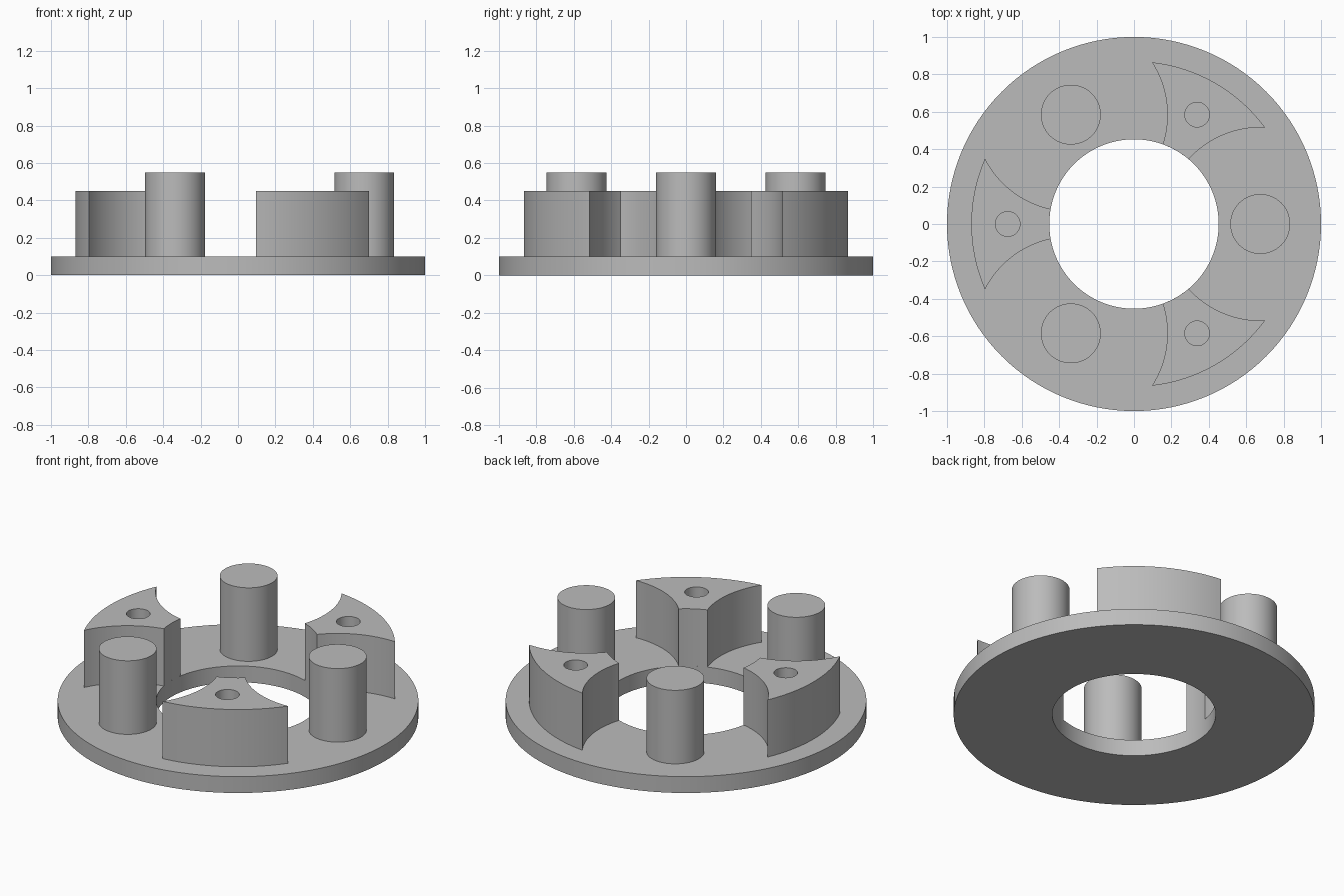
import bpy, bmesh
from math import sin, cos, acos, atan2, pi, tau, radians
from mathutils import Vector

if "Cube" in bpy.data.objects:
    bpy.data.objects.remove(bpy.data.objects["Cube"])

grey = bpy.data.materials.new("plain grey")
grey.use_nodes = True
grey.diffuse_color = (0.5, 0.5, 0.5, 1)
grey.node_tree.nodes["Principled BSDF"].inputs["Base Color"].default_value = (0.5, 0.5, 0.5, 1)

OUTER, BORE, PITCH = 1.0, 0.453, 0.675      # plate edge, plate hole, pin circle
PIN_R, HOLE_R = 0.16, 0.066
BLOCK_R, CLEARANCE = 0.87, 0.516            # block outer arc, side arcs around pins
PLATE_TOP, BLOCK_TOP, PIN_TOP = 0.1, 0.45, 0.55


def polar(r, a):
    return Vector((r * cos(a), r * sin(a)))


def arc(centre, r, a0, a1, n):
    """Points from a0 up to, but not including, a1."""
    return [centre + polar(r, a0 + (a1 - a0) * i / n) for i in range(n)]


def circle(centre, r, n):
    return arc(centre, r, 0, tau, n)


def prism(name, loops, z0, z1, turn=0.0):
    """Fill the outline (with any holes) and extrude it upwards."""
    bm = bmesh.new()
    edges = []
    for loop in loops:
        vs = [bm.verts.new((p.x, p.y, z0)) for p in loop]
        edges += [bm.edges.new((v, vs[i - 1])) for i, v in enumerate(vs)]
    bmesh.ops.triangle_fill(bm, edges=edges, use_beauty=True)
    top = bmesh.ops.extrude_face_region(bm, geom=bm.faces[:], use_keep_orig=True)
    bmesh.ops.translate(bm, vec=(0, 0, z1 - z0),
                        verts=[g for g in top["geom"] if isinstance(g, bmesh.types.BMVert)])
    bmesh.ops.recalc_face_normals(bm, faces=bm.faces[:])
    mesh = bpy.data.meshes.new(name)
    bm.to_mesh(mesh)
    bm.free()
    mesh.materials.append(grey)
    obj = bpy.data.objects.new(name, mesh)
    obj.rotation_euler.z = turn
    bpy.context.collection.objects.link(obj)
    return obj


def block_outline():
    """Three-horned outline pointing along +x, hollowed by the two nearby pins."""
    def half_angle(r):
        return pi / 3 - acos((r * r + PITCH ** 2 - CLEARANCE ** 2) / (2 * r * PITCH))
    tip, root = half_angle(BLOCK_R), half_angle(BORE)
    pin = polar(PITCH, pi / 3)
    to_tip = polar(BLOCK_R, tip) - pin
    to_root = polar(BORE, root) - pin
    a_tip = atan2(to_tip.y, to_tip.x)
    a_root = atan2(to_root.y, to_root.x) 
    pts = arc(Vector((0, 0)), BLOCK_R, -tip, tip, 24)
    # wrap so the side arc takes the short way round
    a_root += tau * round((a_tip - a_root) / tau)
    pts += arc(pin, CLEARANCE, a_tip, a_root, 20)
    pts += arc(Vector((0, 0)), BORE, root, -root, 8)
    pts += arc(Vector((pin.x, -pin.y)), CLEARANCE, -a_root, -a_tip, 20)
    return pts


origin = Vector((0, 0))
post = Vector((PITCH, 0))

# Base ring
parts = [prism("base_ring", [circle(origin, OUTER, 128), circle(origin, BORE, 96)], 0, PLATE_TOP)]

# Alternating round pins and drilled spacer blocks
for i in range(3):
    turn = i * tau / 3
    parts.append(prism(f"pin_{i + 1}", [circle(post, PIN_R, 64)], PLATE_TOP, PIN_TOP, turn))
    parts.append(prism(f"spacer_block_{i + 1}", [block_outline(), circle(post, HOLE_R, 40)],
                       PLATE_TOP, BLOCK_TOP, turn + pi / 3))

# Smooth curved walls, sharp rims
bpy.ops.object.select_all(action="DESELECT")
for obj in parts:
    obj.select_set(True)
bpy.context.view_layer.objects.active = parts[0]
bpy.ops.object.shade_smooth_by_angle(angle=radians(30))
